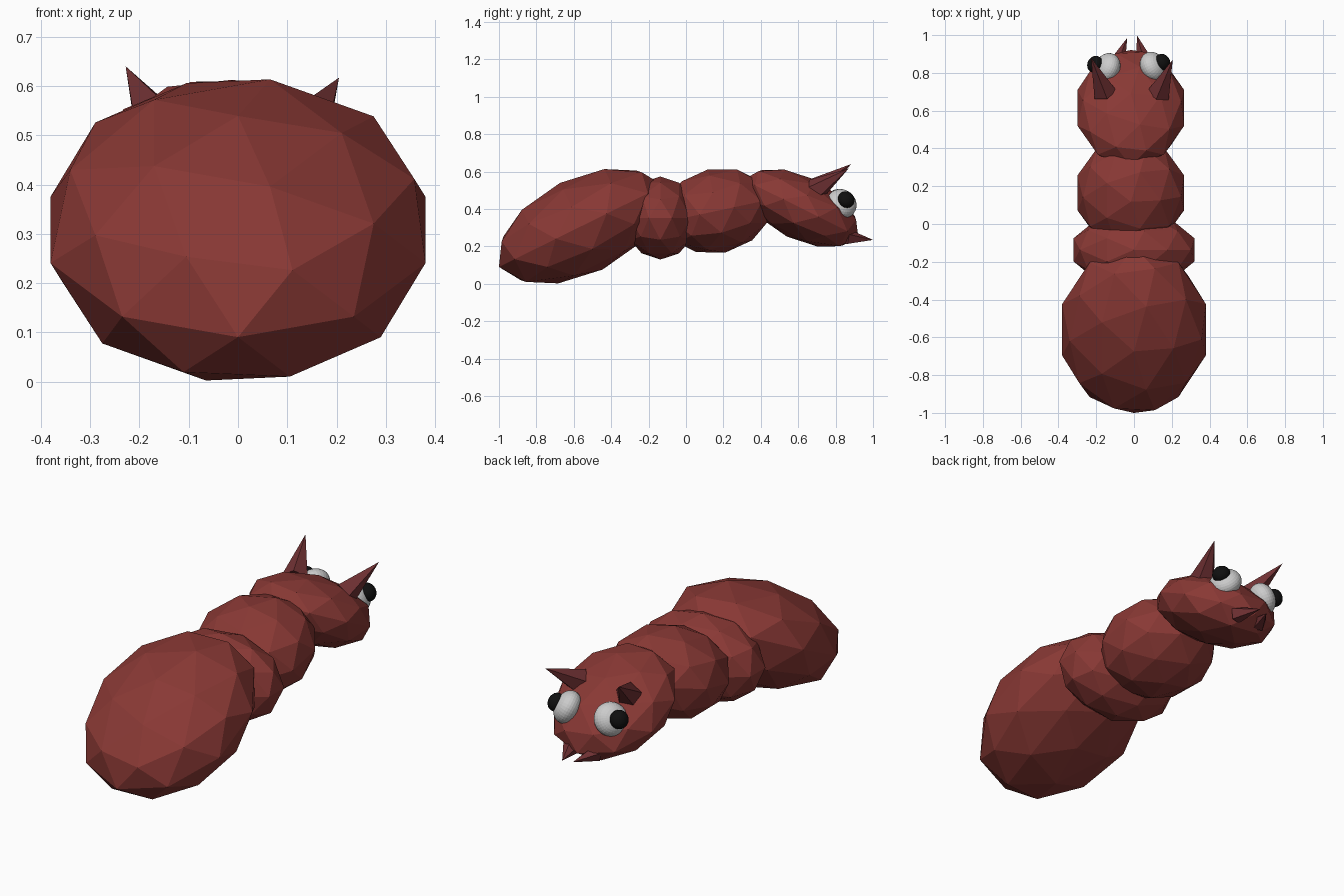
import bpy
from math import radians
from mathutils import Vector

if "Cube" in bpy.data.objects:
    bpy.data.objects.remove(bpy.data.objects["Cube"])


def material(name, rgb):
    m = bpy.data.materials.new(name)
    m.diffuse_color = (*rgb, 1)
    m.use_nodes = True
    m.node_tree.nodes["Principled BSDF"].inputs["Base Color"].default_value = m.diffuse_color
    return m


RED = material("red_shell", (0.25, 0.04, 0.035))
HORN = material("dark_red", (0.16, 0.03, 0.033))
WHITE = material("white", (0.8, 0.8, 0.8))
BLACK = material("black", (0.005, 0.005, 0.005))


def finish(name, mat):
    ob = bpy.context.object
    ob.name = name
    ob.data.materials.append(mat)
    return ob


def segment(name, loc, semi, tilt):
    """Faceted ellipsoid tilted about x."""
    bpy.ops.mesh.primitive_ico_sphere_add(subdivisions=2, radius=1, location=loc,
                                          rotation=(radians(tilt), 0, 0))
    finish(name, RED).scale = semi


def spike(name, base, tip, radius, sides=5):
    """Pointed cone from base to tip."""
    base, tip = Vector(base), Vector(tip)
    d = tip - base
    bpy.ops.mesh.primitive_cone_add(vertices=sides, radius1=radius, radius2=0,
                                    depth=d.length, location=(base + tip) / 2,
                                    rotation=d.to_track_quat('Z', 'Y').to_euler())
    finish(name, HORN)


def ball(name, loc, radius, facing, flat, mat):
    """Sphere flattened along its facing direction."""
    bpy.ops.mesh.primitive_uv_sphere_add(segments=32, ring_count=16, radius=radius, location=loc,
                                         rotation=Vector(facing).to_track_quat('Z', 'Y').to_euler())
    finish(name, mat).scale = (1, 1, flat)


# Body segments
segment("abdomen", (0, -0.56, 0.308), (0.40, 0.491, 0.258), 26.3)
segment("rear_thorax", (0, -0.137, 0.352), (0.336, 0.20, 0.222), 0)
segment("front_thorax", (-0.017, 0.165, 0.39), (0.297, 0.305, 0.227), 12)
segment("head", (-0.017, 0.615, 0.405), (0.297, 0.342, 0.17), -26.5)

# Eyes and pupils
for side, s, eye, pupil in (("left", -1, (-0.143, 0.825, 0.428), (-0.206, 0.845, 0.45)),
                            ("right", 1, (0.102, 0.832, 0.428), (0.15, 0.856, 0.45))):
    facing = (s * 0.75, 0.4, 0.45)
    ball(side + "_eye", eye, 0.083, facing, 0.75, WHITE)
    ball(side + "_pupil", pupil, 0.046, facing, 0.85, BLACK)

# Horns
spike("left_horn", (-0.155, 0.695, 0.505), (-0.228, 0.882, 0.64), 0.065)
spike("right_horn", (0.13, 0.69, 0.50), (0.205, 0.87, 0.617), 0.065)

# Mandibles
spike("left_mandible", (-0.085, 0.86, 0.25), (-0.036, 0.985, 0.235), 0.042)
spike("right_mandible", (0.055, 0.86, 0.25), (0.015, 1.0, 0.235), 0.045)
